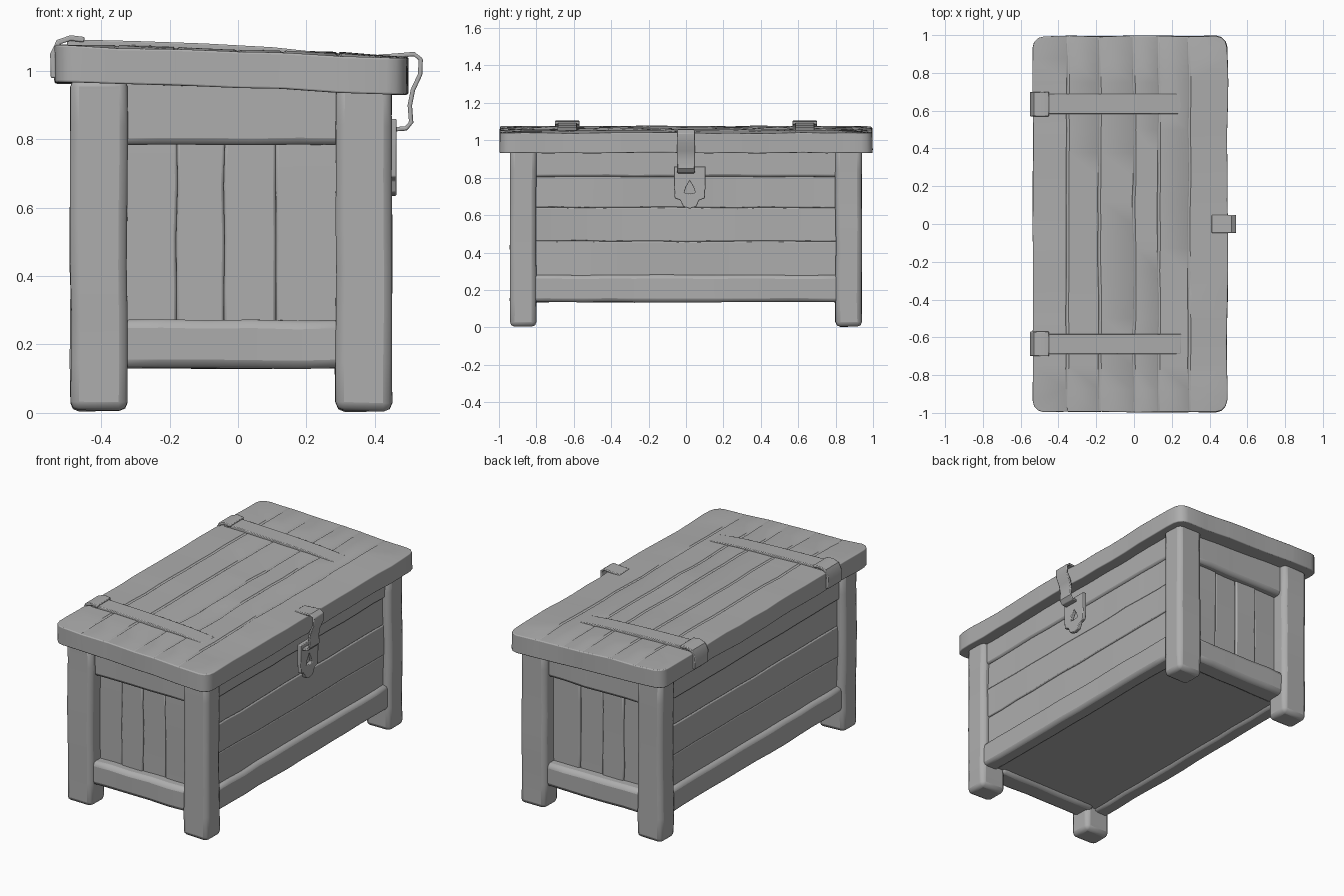
import bpy, bmesh, math
from mathutils import Vector, noise

if "Cube" in bpy.data.objects:
    bpy.data.objects.remove(bpy.data.objects["Cube"])

grey = bpy.data.materials.new("plain grey")
grey.use_nodes = True
grey.diffuse_color = (0.42, 0.42, 0.42, 1)
grey.node_tree.nodes["Principled BSDF"].inputs["Base Color"].default_value = (0.42, 0.42, 0.42, 1)

CX = -0.02  # middle of the body, slightly off the lid middle


def finish(name, bm, bevel=0.0, segments=2):
    bmesh.ops.recalc_face_normals(bm, faces=bm.faces)
    mesh = bpy.data.meshes.new(name)
    bm.to_mesh(mesh)
    bm.free()
    obj = bpy.data.objects.new(name, mesh)
    bpy.context.collection.objects.link(obj)
    mesh.materials.append(grey)
    if bevel:
        mod = obj.modifiers.new("worn edges", "BEVEL")
        mod.width, mod.segments = bevel, segments
        mod.limit_method, mod.angle_limit = "ANGLE", math.radians(45)
    bpy.ops.object.select_all(action="DESELECT")
    obj.select_set(True)
    bpy.context.view_layer.objects.active = obj
    bpy.ops.object.shade_smooth_by_angle(angle=math.radians(40))
    return obj


def slice_at(bm, axis, value):
    normal = Vector((0, 0, 0))
    normal[axis] = 1
    bmesh.ops.bisect_plane(bm, geom=bm.verts[:] + bm.edges[:] + bm.faces[:],
                           plane_co=normal * value, plane_no=normal)


def box(lo, hi):
    bm = bmesh.new()
    bmesh.ops.create_cube(bm, size=1)
    lo, hi = Vector(lo), Vector(hi)
    for v in bm.verts:
        v.co = (lo + hi) / 2 + v.co * (hi - lo)
    return bm


def warp(bm, amount):
    for v in bm.verts:
        v.co += noise.noise_vector(v.co * 5) * amount


def timber(name, lo, hi, bevel=0.02, wobble=0.006, step=0.13):
    """Hand-hewn beam: a box cut into short lengths, warped and rounded."""
    bm = box(lo, hi)
    for axis in range(3):
        size = hi[axis] - lo[axis]
        cuts = int(size / step)
        for i in range(1, cuts):
            slice_at(bm, axis, lo[axis] + size * i / cuts)
    warp(bm, wobble)
    return finish(name, bm, bevel)


def ribbon(name, path, y0, y1, thickness, bevel=0.004):
    """Flat metal strip following an (x, z) path."""
    bm = bmesh.new()
    pts = [Vector(p) for p in path]
    rim = []
    for side in (1, -1):
        row = []
        for i, p in enumerate(pts):
            d = (pts[min(i + 1, len(pts) - 1)] - pts[max(i - 1, 0)]).normalized()
            row.append(p + Vector((-d.y, d.x)) * thickness / 2 * side)
        rim.append(row)
    rings = [[bm.verts.new((q.x, y, q.y)) for q, y in
              ((a, y0), (a, y1), (b, y1), (b, y0))] for a, b in zip(*rim)]
    for r, s in zip(rings, rings[1:]):
        for k in range(4):
            bm.faces.new((r[k], r[(k + 1) % 4], s[(k + 1) % 4], s[k]))
    bm.faces.new(rings[0])
    bm.faces.new(rings[-1])
    return finish(name, bm, bevel)


# Four posts
for sx, side in ((-1, "right"), (1, "left")):
    for sy, end in ((-1, "front"), (1, "back")):
        xs = sorted((CX + sx * 0.305, CX + sx * 0.47))
        ys = sorted((sy * 0.80, sy * 0.94))
        timber(f"{end}_{side}_post", (xs[0], ys[0], 0.005), (xs[1], ys[1], 0.98), 0.025)

# Rails and upright planks on the two ends
for sy, end in ((-1, "front"), (1, "back")):
    def end_piece(name, x0, x1, z0, z1, depth, bevel):
        ys = sorted((sy * 0.78, sy * depth))
        timber(f"{end}_{name}", (x0, ys[0], z0), (x1, ys[1], z1), bevel)
    end_piece("top_rail", -0.36, 0.31, 0.785, 0.98, 0.90, 0.02)
    end_piece("bottom_rail", -0.36, 0.31, 0.13, 0.272, 0.915, 0.025)
    seams = (-0.36, -0.18, -0.04, 0.11, 0.31)
    for i, (a, b) in enumerate(zip(seams, seams[1:])):
        end_piece(f"plank_{i + 1}", a, b, 0.2, 0.82, 0.85 + 0.006 * (i % 2), 0.008)

# Rails and level planks on the two long sides
for sx, side in ((-1, "right"), (1, "left")):
    def side_piece(name, z0, z1, depth, bevel):
        xs = sorted((CX + sx * 0.36, CX + sx * depth))
        timber(f"{side}_{name}", (xs[0], -0.83, z0), (xs[1], 0.83, z1), bevel)
    side_piece("top_rail", 0.805, 0.97, 0.44, 0.012)
    side_piece("bottom_rail", 0.135, 0.28, 0.455, 0.02)
    levels = (0.26, 0.46, 0.64, 0.82)
    for i, (a, b) in enumerate(zip(levels, levels[1:])):
        side_piece(f"plank_{i + 1}", a, b, 0.427 + 0.004 * (i % 2), 0.006)

# Floor and inner body
timber("floor", (-0.43, -0.84, 0.15), (0.39, 0.84, 0.95), 0, 0.003)


def lid_slope(x):
    return -0.036 * (x + 0.02)


# Lid: rounded slab, scored into boards, tilted down towards the latch
bm = box((-0.535, -0.995, 0.95), (0.495, 0.995, 1.058))
uprights = [e for e in bm.edges if abs(e.verts[0].co.z - e.verts[1].co.z) > 0.05]
bmesh.ops.bevel(bm, geom=uprights, offset=0.06, segments=3, profile=0.5, affect="EDGES")
board_seams = (-0.35, -0.18, 0.0, 0.13, 0.29)
for s in board_seams:
    for d in (-0.008, 0, 0.008):
        slice_at(bm, 0, s + d)
for i in range(-7, 8):
    slice_at(bm, 1, i * 0.125)
for v in bm.verts:
    x = v.co.x
    if v.co.z > 1 and abs(v.co.y) < 0.9 and min(abs(x - s) for s in board_seams) < 0.001:
        v.co.z -= 0.007
    if v.co.z > 1 and abs(v.co.y) < 0.9 and abs(x) < 0.47:
        v.co.z += 0.006
    v.co.z += lid_slope(x)
warp(bm, 0.007)
finish("lid", bm, 0.032, 3)

# Hinge straps with folded knuckles over the lid edge
for sy, end in ((-1, "front"), (1, "back")):
    y = sy * 0.635
    ribbon(f"{end}_hinge_strap", [(-0.50, 1.083), (-0.3, 1.078), (-0.1, 1.071), (0.1, 1.06),
                                  (0.25, 1.044)], y - 0.053, y + 0.053, 0.02)
    ribbon(f"{end}_hinge_knuckle", [(-0.45, 1.092), (-0.49, 1.097), (-0.525, 1.085),
                                    (-0.542, 1.05), (-0.54, 0.98)], y - 0.065, y + 0.065, 0.016)

# Hasp hanging from the lid
ribbon("hasp", [(0.41, 1.042), (0.46, 1.045), (0.515, 1.05), (0.535, 1.035), (0.533, 0.99),
                (0.512, 0.945), (0.503, 0.90), (0.507, 0.85), (0.492, 0.832), (0.46, 0.83)],
       -0.047, 0.047, 0.013)

# Lock plate with a keyhole: half outline (y, z) mirrored about its middle
half = [(0.0, 0.635), (0.035, 0.645), (0.05, 0.68), (0.08, 0.69), (0.085, 0.77),
        (0.085, 0.86), (0.0, 0.86)]
keyhole = [(0.0, 0.715), (0.03, 0.72), (0.02, 0.75), (0.0, 0.785)]
bm = bmesh.new()
for s in (1, -1):
    outline = half + keyhole[::-1]
    bm.faces.new([bm.verts.new((0.440, 0.02 + s * y, z)) for y, z in outline])
bmesh.ops.remove_doubles(bm, verts=bm.verts, dist=0.0005)
bmesh.ops.recalc_face_normals(bm, faces=bm.faces)
grown = bmesh.ops.extrude_face_region(bm, geom=bm.faces[:])
for g in grown["geom"]:
    if isinstance(g, bmesh.types.BMVert):
        g.co.x += 0.024
finish("lock_plate", bm, 0.004)
